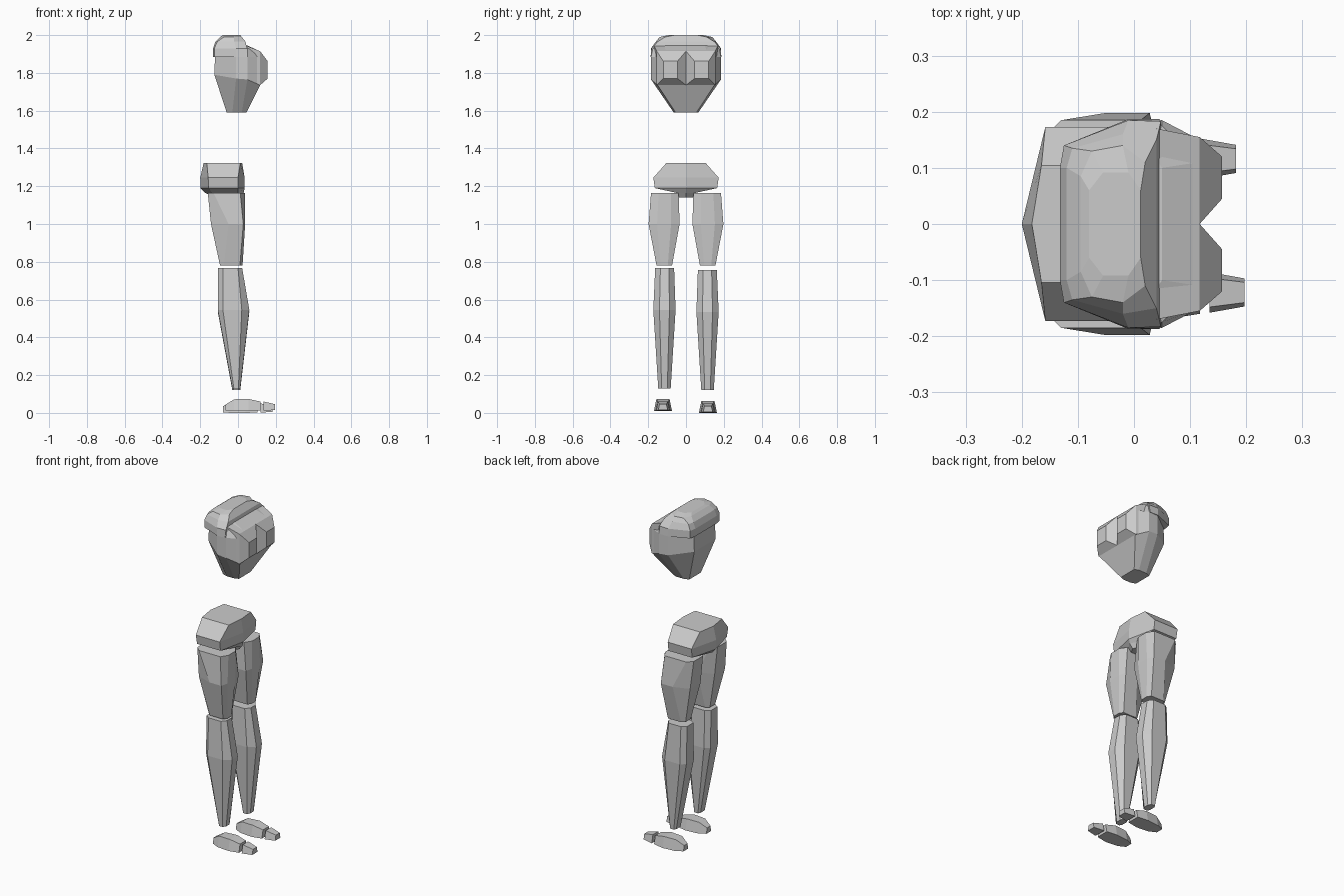
import bpy, bmesh


def loft(name, rings):
    """Closed flat-shaded solid through rings with equal point counts."""
    bm = bmesh.new()
    vs = [[bm.verts.new(p) for p in r] for r in rings]
    n = len(rings[0])
    for a, b in zip(vs, vs[1:]):
        for i in range(n):
            j = (i + 1) % n
            bm.faces.new((a[i], a[j], b[j], b[i]))
    bm.faces.new(vs[0][::-1])
    bm.faces.new(vs[-1])
    bmesh.ops.recalc_face_normals(bm, faces=bm.faces)
    me = bpy.data.meshes.new(name)
    bm.to_mesh(me)
    bm.free()
    ob = bpy.data.objects.new(name, me)
    bpy.context.collection.objects.link(ob)
    return ob


def mirrored(half):
    """Complete a half ring by mirroring it across y = 0."""
    return half + [(x, -y, z) for x, y, z in reversed(half) if abs(y) > 1e-6]


def at(z, pts):
    return mirrored([(x, y, z) for x, y in pts])


# Head: tapering jaw up to the broad skull
loft("head", [
    at(1.59, [(-.06, .055), (-.03, .065), (.02, .065), (.045, .055)]),
    mirrored([(-.125, .10, 1.79), (-.01, .183, 1.77), (.05, .185, 1.765), (.117, .15, 1.735)]),
    at(1.885, [(-.122, .10), (-.01, .183), (.05, .185), (.117, .15)]),
    mirrored([(-.11, .09, 1.93), (-.01, .175, 1.93), (.05, .175, 1.93), (.115, .11, 1.915)]),
    at(1.945, [(-.09, .08), (-.01, .13), (.03, .13), (.05, .10)]),
])

# Cap with a slight brim over the face
loft("head_cap", [
    at(1.885, [(-.132, .10), (-.125, .14), (-.01, .187), (.045, .187)]),
    at(1.93, [(-.132, .10), (-.125, .14), (-.01, .185), (.048, .183)]),
    at(1.965, [(-.12, .10), (-.11, .135), (-.02, .16), (.04, .15)]),
    at(1.99, [(-.095, .085), (-.075, .13), (-.02, .14), (.02, .11)]),
    at(2.0, [(-.08, .06), (-.055, .092), (-.01, .092), (.012, .06)]),
])


def box_ring(x, y0, y1, z0, z1, s):
    return [(x, s * y0, z0), (x, s * y1, z0), (x, s * y1, z1), (x, s * y0, z1)]


# Two rounded lobes on the head
for side, s in (("left", 1), ("right", -1)):
    loft("head_lobe_" + side, [
        box_ring(.04, 0, .17, 1.77, 1.945, s),
        box_ring(.117, 0, .155, 1.735, 1.915, s),
        box_ring(.157, .045, .12, 1.77, 1.862, s),
    ])

# Pelvis
loft("pelvis", [
    at(1.14, [(-.12, 0), (-.10, .035), (-.01, .035), (.01, 0)]),
    at(1.165, [(-.175, 0), (-.14, .05), (.0, .05), (.03, 0)]),
    at(1.19, [(-.198, 0), (-.155, .165), (.0, .165), (.035, 0)]),
    at(1.245, [(-.2, 0), (-.158, .173), (.0, .173), (.035, 0)]),
    at(1.323, [(-.182, 0), (-.165, .104), (.012, .104), (.022, 0)]),
])


def leg_ring(z, xs, w, cy):
    a, b, c, d = xs
    half = [(a, w * .6), (b, w), (c, w), (d, w * .45)]
    return [(x, cy + y, z) for x, y in half] + [(x, cy - y, z) for x, y in reversed(half)]


def foot_ring(x, w, z0, z1, cy):
    return [(x, cy - w, z0), (x, cy + w, z0), (x, cy + w * .72, z1), (x, cy - w * .72, z1)]


# Legs and feet; the left leg sits a little lower
for side, s, dz in (("left", 1, -.01), ("right", -1, 0)):
    loft("thigh_" + side, [
        leg_ring(.78, (-.095, -.075, .01, .024), .041, s * .115),
        leg_ring(1.0, (-.143, -.05, .028, .038), .082, s * .116),
        leg_ring(1.165, (-.16, -.13, .012, .038), .073, s * .112),
    ])
    loft("shin_" + side, [
        leg_ring(.13 + dz, (-.03, -.022, .002, .012), .033, s * .114),
        leg_ring(.545 + dz, (-.107, -.08, .02, .06), .059, s * .114),
        leg_ring(.767 + dz, (-.107, -.08, .0, .022), .05, s * .113),
    ])
    dx = -.015 if s > 0 else 0
    cy = .116 if s > 0 else -.122
    loft("foot_" + side, [
        foot_ring(x + dx, w, z0 + dz, z1 + dz, cy) for x, w, z0, z1 in
        ((-.065, .022, .012, .045), (-.02, .041, .01, .072), (.055, .048, .01, .074), (.118, .038, .012, .06))
    ])
    loft("toe_" + side, [
        foot_ring(x + dx, w, z0 + dz, z1 + dz, cy) for x, w, z0, z1 in
        ((.135, .036, .012, .06), (.197, .025, .015, .046))
    ])
